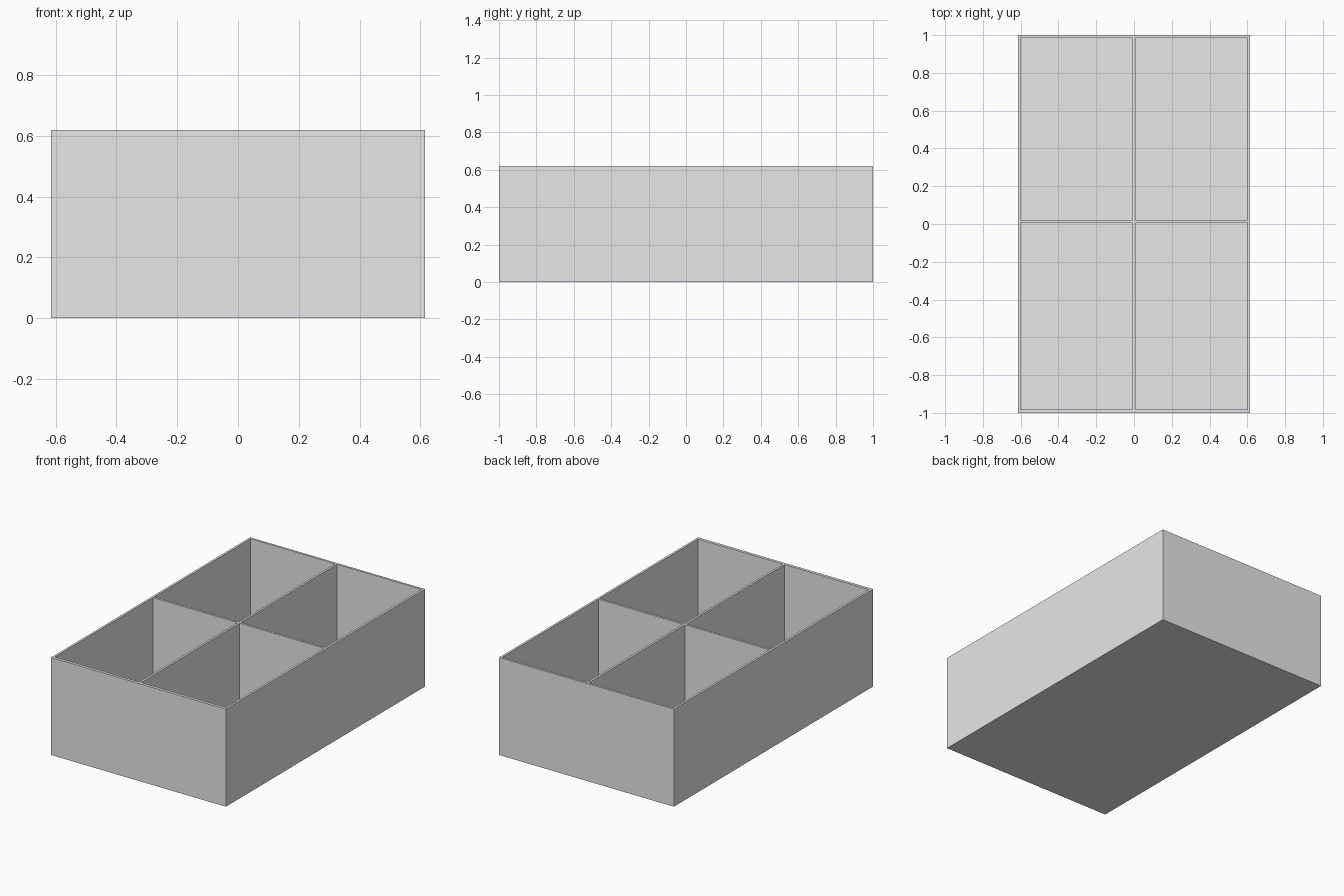
import bpy
import bmesh

cube = bpy.data.objects.get("Cube")
if cube:
    bpy.data.objects.remove(cube, do_unlink=True)

# Material
grey = bpy.data.materials.new("light grey")
grey.use_nodes = True
colour = (0.8, 0.8, 0.8, 1)
grey.diffuse_color = colour
grey.node_tree.nodes["Principled BSDF"].inputs["Base Color"].default_value = colour

# Outer size, wall thickness and grid lines between the four compartments
half_x, half_y, height = 0.615, 1.0, 0.62
wall = 0.014
x_lines = [-half_x, -half_x + wall, -wall / 2, wall / 2, half_x - wall, half_x]
y_lines = [-half_y, -half_y + 0.019, 0.006, 0.02, half_y - wall, half_y]

# Tray: a gridded rim with the compartments pushed down and the outside extruded
bm = bmesh.new()
grid = [[bm.verts.new((x, y, height)) for y in y_lines] for x in x_lines]
pockets = []
for i in range(len(x_lines) - 1):
    for j in range(len(y_lines) - 1):
        face = bm.faces.new((grid[i][j], grid[i + 1][j],
                             grid[i + 1][j + 1], grid[i][j + 1]))
        if i % 2 and j % 2:
            pockets.append(face)

# Outer walls and base
rim = [e for e in bm.edges if e.is_boundary]
skirt = bmesh.ops.extrude_edge_only(bm, edges=rim)["geom"]
for v in skirt:
    if isinstance(v, bmesh.types.BMVert):
        v.co.z = 0
bottom = [e for e in skirt if isinstance(e, bmesh.types.BMEdge) and e.is_boundary]
bmesh.ops.contextual_create(bm, geom=bottom)

# Compartments
for face in pockets:
    floor = bmesh.ops.extrude_discrete_faces(bm, faces=[face])["faces"][0]
    for v in floor.verts:
        v.co.z = wall
bmesh.ops.remove_doubles(bm, verts=bm.verts, dist=0.0001)
bmesh.ops.dissolve_limit(bm, angle_limit=0.01, verts=bm.verts, edges=bm.edges)
bmesh.ops.recalc_face_normals(bm, faces=bm.faces)

mesh = bpy.data.meshes.new("divided_tray")
bm.to_mesh(mesh)
bm.free()
mesh.materials.append(grey)
tray = bpy.data.objects.new("divided_tray", mesh)
bpy.context.collection.objects.link(tray)
